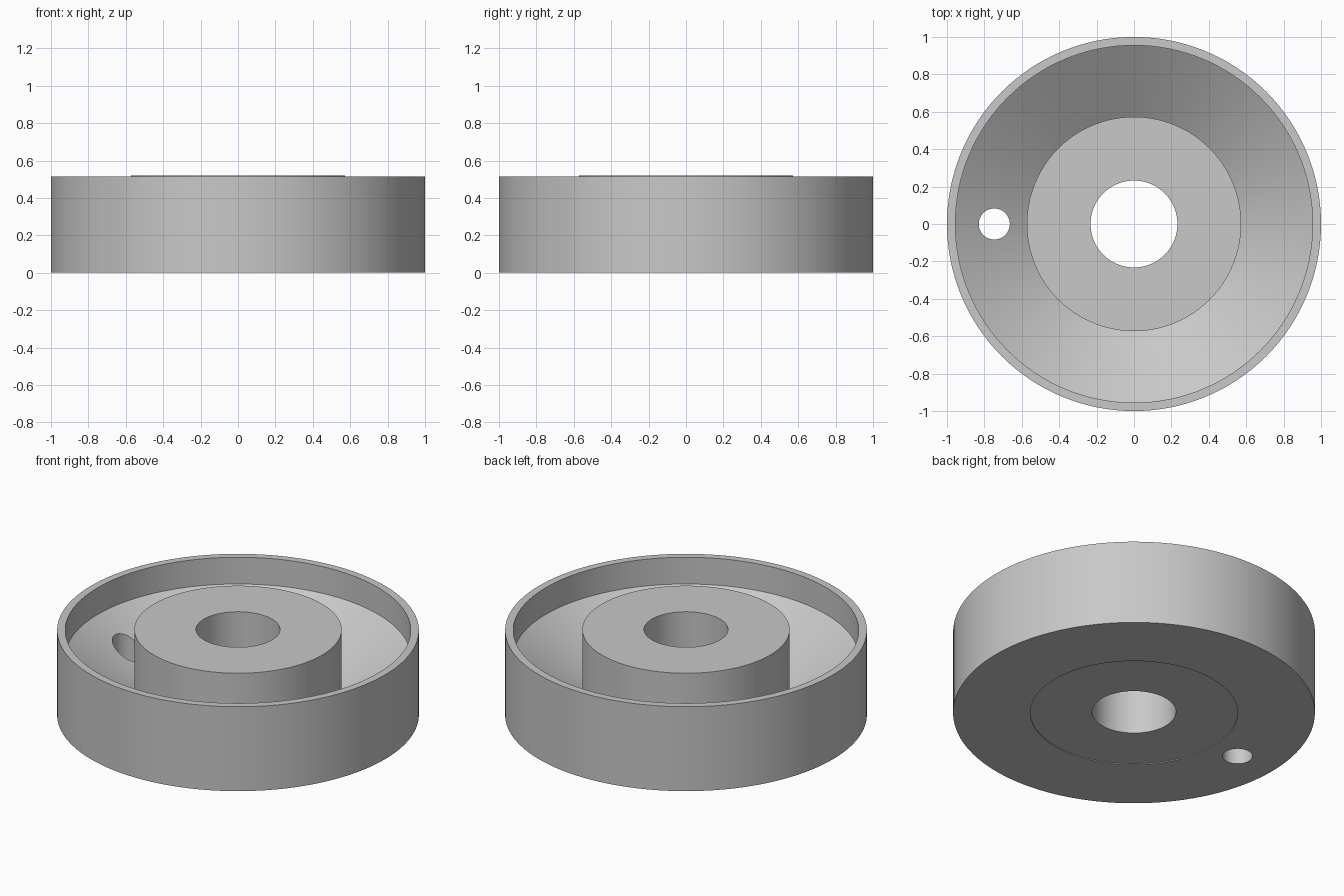
import bpy
import bmesh
import math

SEGMENTS = 128
HUB_RADIUS = 0.573

default_cube = bpy.data.objects.get("Cube")
if default_cube:
    bpy.data.objects.remove(default_cube, do_unlink=True)

# One plain grey for the whole part
grey = bpy.data.materials.new("plain_grey")
grey.use_nodes = True
grey.diffuse_color = (0.58, 0.58, 0.58, 1)
grey.node_tree.nodes["Principled BSDF"].inputs["Base Color"].default_value = grey.diffuse_color


def revolve(name, profile):
    """Spin a closed (radius, height) profile around the vertical axis."""
    bm = bmesh.new()
    rings = []
    for i in range(SEGMENTS):
        a = math.tau * i / SEGMENTS
        rings.append([bm.verts.new((r * math.cos(a), r * math.sin(a), z)) for r, z in profile])
    count = len(profile)
    for i in range(SEGMENTS):
        here, after = rings[i], rings[(i + 1) % SEGMENTS]
        for j in range(count):
            k = (j + 1) % count
            bm.faces.new((here[j], after[j], after[k], here[k]))
    bmesh.ops.recalc_face_normals(bm, faces=bm.faces)
    mesh = bpy.data.meshes.new(name)
    bm.to_mesh(mesh)
    bm.free()
    obj = bpy.data.objects.new(name, mesh)
    bpy.context.collection.objects.link(obj)
    mesh.materials.append(grey)
    return obj


def activate(obj):
    bpy.ops.object.select_all(action='DESELECT')
    obj.select_set(True)
    bpy.context.view_layer.objects.active = obj


# Outer cup: thin upright rim above a floor that slopes down to the hub
cup = revolve("outer_cup", [
    (HUB_RADIUS, 0), (1, 0), (1, 0.515), (0.955, 0.515),
    (0.955, 0.352), (HUB_RADIUS, 0.088),
])

# Central hub with bore, set slightly higher than the cup
hub = revolve("center_hub", [
    (0.232, 0.005), (HUB_RADIUS, 0.005), (HUB_RADIUS, 0.52), (0.232, 0.52),
])

# Small vertical hole through the sloping floor
bpy.ops.mesh.primitive_cylinder_add(vertices=64, radius=0.083, depth=2, location=(-0.747, 0, 0))
cutter = bpy.context.object
cutter.name = "hole_cutter"
cutter.hide_render = True
cutter.data.materials.append(grey)
activate(cup)
cut = cup.modifiers.new("side_hole", 'BOOLEAN')
cut.operation = 'DIFFERENCE'
cut.solver = 'EXACT'
cut.object = cutter
bpy.ops.object.modifier_apply(modifier=cut.name)
bpy.data.objects.remove(cutter, do_unlink=True)

# Smooth round walls with crisp rims
for part in (cup, hub):
    activate(part)
    bpy.ops.object.shade_smooth_by_angle(angle=math.radians(25))
